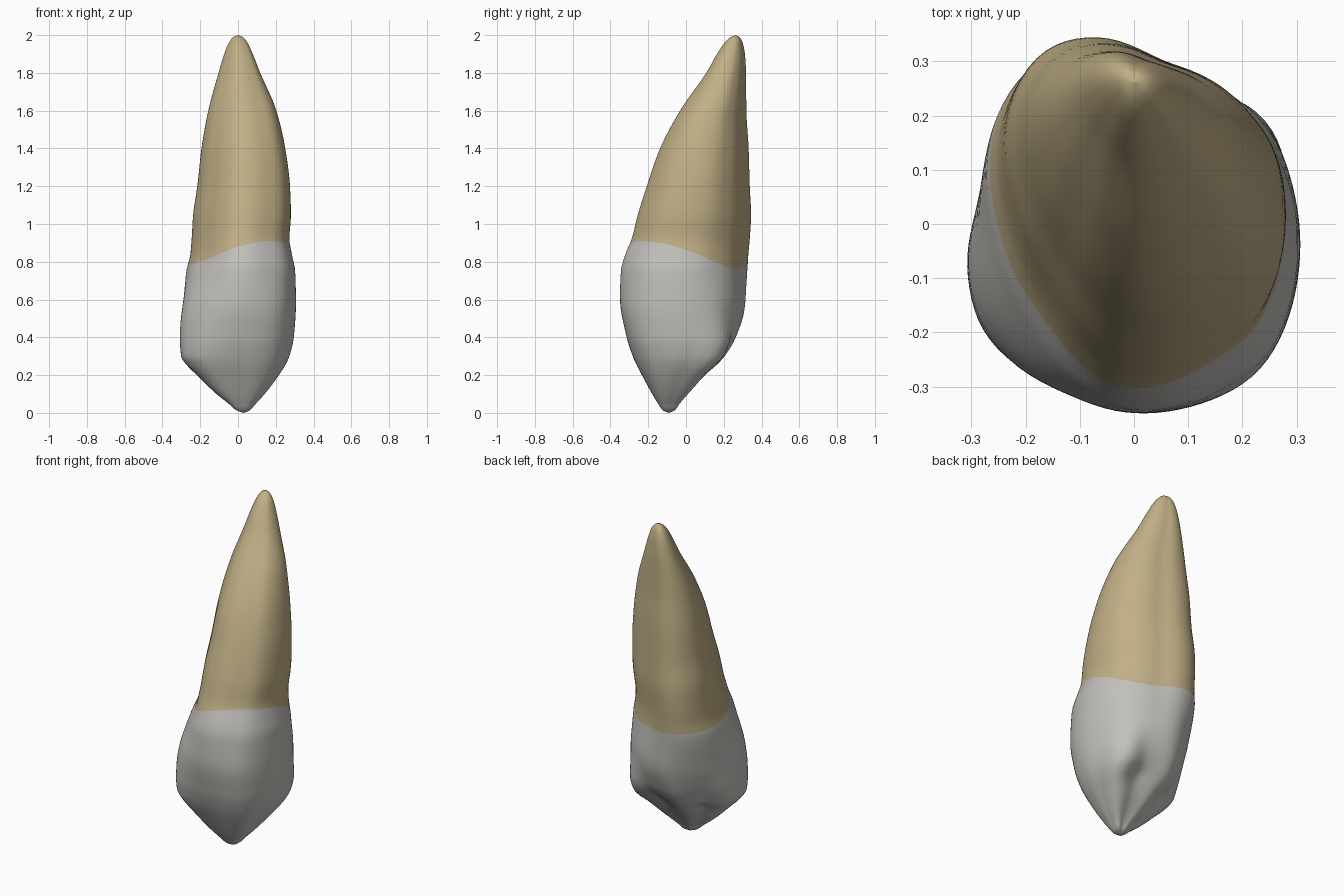
import bpy, bmesh, math
from mathutils import Vector

if "Cube" in bpy.data.objects:
    bpy.data.objects.remove(bpy.data.objects["Cube"])

# Silhouette limits by height: z, x min, x max, y min, y max
LIMITS = [
    (0.00, 0.03, 0.03, -0.09, -0.09), (0.012, -0.005, 0.06, -0.12, -0.06),
    (0.05, -0.05, 0.095, -0.148, -0.03), (0.10, -0.112, 0.14, -0.178, 0.015),
    (0.20, -0.215, 0.215, -0.232, 0.115), (0.25, -0.265, 0.247, -0.258, 0.175),
    (0.30, -0.298, 0.27, -0.28, 0.22), (0.40, -0.306, 0.293, -0.313, 0.272),
    (0.60, -0.297, 0.305, -0.348, 0.318), (0.75, -0.278, 0.302, -0.342, 0.328),
    (0.84, -0.252, 0.285, -0.318, 0.331), (0.92, -0.245, 0.272, -0.285, 0.338),
    (1.05, -0.237, 0.28, -0.252, 0.345), (1.20, -0.215, 0.275, -0.205, 0.338),
    (1.40, -0.193, 0.25, -0.135, 0.332), (1.60, -0.157, 0.203, -0.03, 0.32),
    (1.80, -0.103, 0.118, 0.108, 0.318), (1.90, -0.073, 0.078, 0.165, 0.312),
    (1.96, -0.048, 0.05, 0.205, 0.30), (1.99, -0.024, 0.025, 0.238, 0.283),
    (2.00, 0.0, 0.0, 0.262, 0.262)]

# Cross-section outlines
CROWN = [(-.305, -.08), (-.28, -.18), (-.2, -.28), (-.1, -.325), (.02, -.345), (.12, -.33),
         (.22, -.28), (.28, -.18), (.305, -.07), (.295, .08), (.265, .18), (.2, .25),
         (.08, .31), (-.06, .335), (-.17, .27), (-.26, .15), (-.295, .03)]
ROOT = [(-.255, .12), (-.23, 0), (-.17, -.13), (-.1, -.24), (-.03, -.295), (.06, -.3),
        (.15, -.26), (.23, -.2), (.27, -.1), (.28, .0), (.262, .11), (.2, .205),
        (.06, .295), (-.09, .35), (-.19, .315), (-.245, .22)]
CUSP = [(-1, -.38), (-.92, -.7), (-.7, -.9), (-.3, -.98), (.1, -1), (.5, -.93), (.78, -.75),
        (.93, -.4), (1, .1), (1, .5), (.92, .82), (.72, .97), (.42, .82), (.1, .84),
        (-.22, .9), (-.42, .72), (-.62, .45), (-.88, .22), (-1, -.05)]


def smooth_curve(xs, ys):
    """Monotone cubic curve through the given points."""
    n = len(xs)
    d = [(ys[i + 1] - ys[i]) / (xs[i + 1] - xs[i]) for i in range(n - 1)]
    m = [d[0]] + [2 * a * b / (a + b) if a * b > 0 else 0 for a, b in zip(d, d[1:])] + [d[-1]]

    def value(x):
        i = 0
        while i < n - 2 and x > xs[i + 1]:
            i += 1
        h = xs[i + 1] - xs[i]
        t = min(max((x - xs[i]) / h, 0), 1)
        return ((2 * t**3 - 3 * t**2 + 1) * ys[i] + (t**3 - 2 * t**2 + t) * h * m[i]
                + (3 * t**2 - 2 * t**3) * ys[i + 1] + (t**3 - t**2) * h * m[i + 1])
    return value


def outline(points):
    """Radius by angle for an outline scaled to a -1..1 box."""
    us, vs = zip(*points)
    cx, cy = (min(us) + max(us)) / 2, (min(vs) + max(vs)) / 2
    hx, hy = (max(us) - min(us)) / 2, (max(vs) - min(vs)) / 2
    polar = []
    for u, v in points:
        u, v = (u - cx) / hx, (v - cy) / hy
        polar.append((math.atan2(v, u) % math.tau, math.hypot(u, v)))
    polar.sort()
    polar = ([(a - math.tau, r) for a, r in polar[-3:]] + polar
             + [(a + math.tau, r) for a, r in polar[:3]])
    return smooth_curve(*zip(*polar))


def ramp(lo, hi, x):
    t = min(max((x - lo) / (hi - lo), 0), 1)
    return t * t * (3 - 2 * t)


zs = [row[0] for row in LIMITS]
x0, x1, y0, y1 = [smooth_curve(zs, [row[k] for row in LIMITS]) for k in (1, 2, 3, 4)]
SIDES, NECK = 96, 0.84
angles = [math.tau * i / SIDES for i in range(SIDES)]


def soften(r):
    """Average neighbouring radii so outline points leave no creases."""
    for _ in range(4):
        r = [(r[i - 1] + 2 * r[i] + r[(i + 1) % SIDES]) / 4 for i in range(SIDES)]
    return r


radii = [soften([f(a) for a in angles]) for f in map(outline, (CUSP, CROWN, ROOT))]


def neck_height(a):
    # wavy line between crown and root, highest at the front right
    wave = ((1 + math.cos(a + math.radians(52))) / 2) ** 2.2
    dip = max(0, math.cos(a - math.radians(55))) ** 4
    return 0.783 + 0.127 * wave - 0.03 * dip


# Hollows on the back of the biting end: centre, push, size
HOLLOWS = [(Vector((0.10, 0.14, 0.25)), Vector((-0.01, -0.015, 0.02)), 0.08),
           (Vector((-0.15, 0.06, 0.24)), Vector((0.01, -0.01, 0.012)), 0.06)]


def surface_point(t, i):
    a = angles[i]
    z = t + (neck_height(a) - NECK) * math.exp(-((t - NECK) / 0.25) ** 2)
    z = min(max(z, 0), 2)
    tip, mid, root = (r[i] for r in radii)
    k, q = ramp(0.2, 0.55, z), ramp(0.45, 0.88, z)
    r = tip * (1 - k) + mid * k
    r = r * (1 - q) + root * q
    x = (x0(z) + x1(z)) / 2 + (x1(z) - x0(z)) / 2 * r * math.cos(a)
    y = (y0(z) + y1(z)) / 2 + (y1(z) - y0(z)) / 2 * r * math.sin(a)
    p = Vector((x, y, z))
    shift = Vector()
    for c, push, size in HOLLOWS:
        shift += push * math.exp(-((p - c).length / size) ** 2)
    return p + shift


# Tooth: rings lofted from the cusp to the root end, with one ring on the neck line
CROWN_RINGS, ROOT_RINGS = 56, 64
heights = [NECK * (j / CROWN_RINGS) ** 1.6 for j in range(1, CROWN_RINGS + 1)]
heights += [2 - (2 - NECK) * (1 - j / ROOT_RINGS) ** 1.6 for j in range(1, ROOT_RINGS)]
bm = bmesh.new()
rings = [[bm.verts.new(surface_point(t, i)) for i in range(SIDES)] for t in heights]
for j in range(len(rings) - 1):
    for i in range(SIDES):
        n = (i + 1) % SIDES
        f = bm.faces.new((rings[j][i], rings[j][n], rings[j + 1][n], rings[j + 1][i]))
        f.material_index = 0 if j < CROWN_RINGS - 1 else 1
cusp = bm.verts.new((0.03, -0.09, 0))
apex = bm.verts.new((0, 0.262, 2))
for i in range(SIDES):
    n = (i + 1) % SIDES
    bm.faces.new((cusp, rings[0][n], rings[0][i])).material_index = 0
    bm.faces.new((apex, rings[-1][i], rings[-1][n])).material_index = 1
bmesh.ops.recalc_face_normals(bm, faces=bm.faces)
for f in bm.faces:
    f.smooth = True
mesh = bpy.data.meshes.new("tooth")
bm.to_mesh(mesh)
bm.free()

# Colours: crown first, root second
for name, colour in (("enamel_grey", (0.54, 0.53, 0.50, 1)), ("root_tan", (0.53, 0.43, 0.24, 1))):
    mat = bpy.data.materials.new(name)
    mat.diffuse_color = colour
    mat.use_nodes = True
    mat.node_tree.nodes["Principled BSDF"].inputs["Base Color"].default_value = mat.diffuse_color
    mesh.materials.append(mat)
bpy.context.collection.objects.link(bpy.data.objects.new("tooth", mesh))
